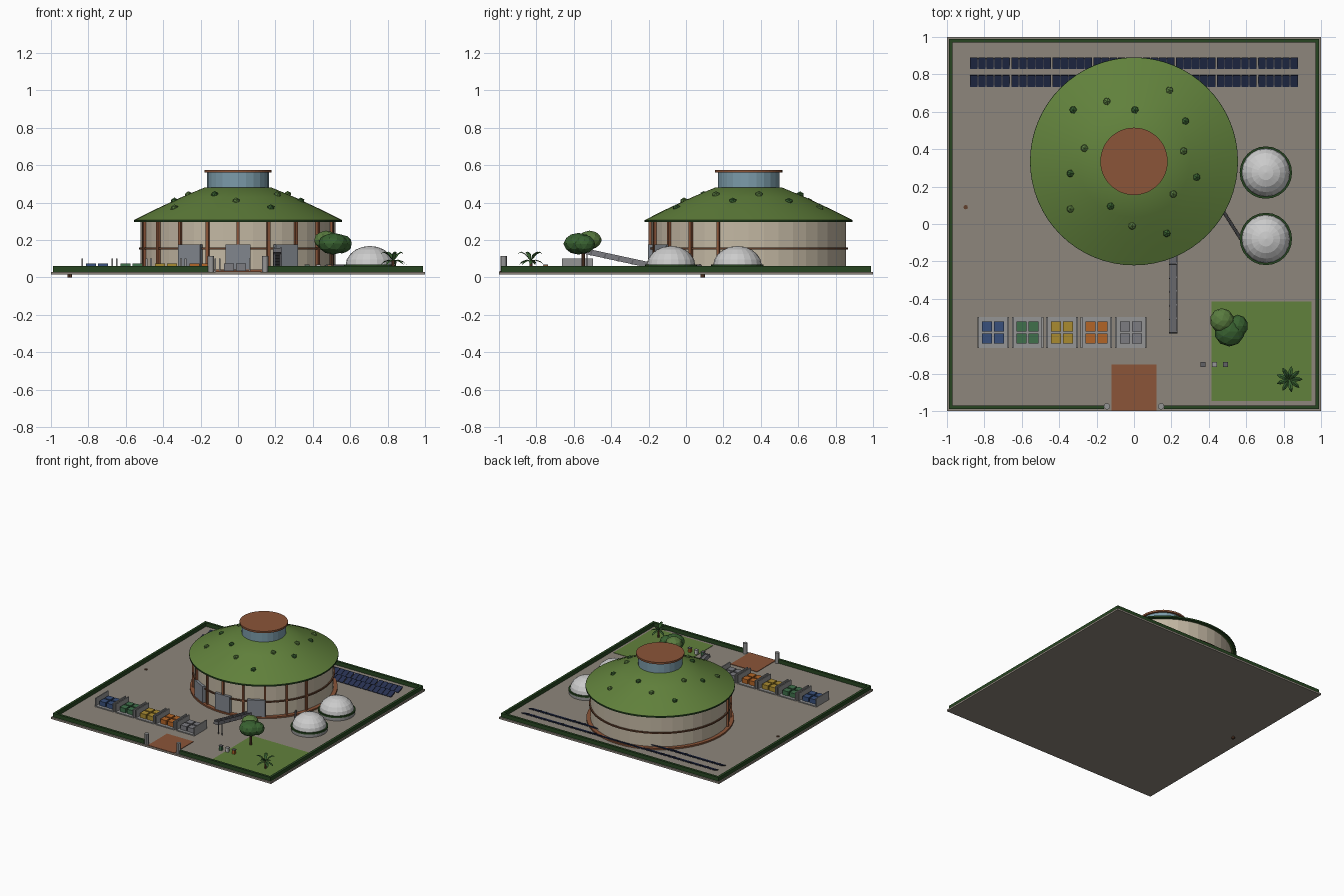
import bpy, bmesh, math
from mathutils import Matrix, Vector

if "Cube" in bpy.data.objects:
    bpy.data.objects.remove(bpy.data.objects["Cube"])

COL = dict(ground=(.27, .24, .2), green=(.12, .22, .045), dark=(.02, .06, .015), leaf=(.04, .12, .03),
           light=(.1, .2, .05), wall=(.55, .48, .37), terra=(.26, .09, .04), wood=(.12, .05, .025),
           glass=(.2, .33, .4), door=(.22, .24, .27), grey=(.3, .3, .3), dome=(.6, .6, .6),
           steel=(.12, .12, .13), solar=(.02, .03, .08), blue=(.04, .08, .2), bgreen=(.05, .16, .07),
           yellow=(.4, .26, .03), orange=(.45, .13, .02), silver=(.2, .2, .22))
BC = Vector((0, .335, 0))  # centre of the round building


def finish(name, bm, col, smooth=False):
    bmesh.ops.recalc_face_normals(bm, faces=bm.faces)
    me = bpy.data.meshes.new(name)
    bm.to_mesh(me)
    bm.free()
    ob = bpy.data.objects.new(name, me)
    bpy.context.collection.objects.link(ob)
    m = bpy.data.materials.get(col)
    if not m:
        m = bpy.data.materials.new(col)
        m.diffuse_color = (*COL[col], 1)
        m.use_nodes = True
        m.node_tree.nodes["Principled BSDF"].inputs["Base Color"].default_value = m.diffuse_color
    me.materials.append(m)
    if smooth:
        bpy.context.view_layer.objects.active = ob
        ob.select_set(True)
        bpy.ops.object.shade_smooth_by_angle(angle=math.radians(30))
        ob.select_set(False)
    return ob


def boxes(name, items, col):
    """items: (centre, size[, rotation matrix])"""
    bm = bmesh.new()
    for it in items:
        rot = it[2] if len(it) > 2 else Matrix()
        bmesh.ops.create_cube(bm, size=1, matrix=Matrix.Translation(it[0]) @ rot @ Matrix.Diagonal((*it[1], 1)))
    return finish(name, bm, col)


def bounds(name, x0, x1, y0, y1, z0, z1, col):
    return boxes(name, [(((x0 + x1) / 2, (y0 + y1) / 2, (z0 + z1) / 2), (x1 - x0, y1 - y0, z1 - z0))], col)


def lathe(name, prof, c, n, col, smooth=False, closed=False):
    """Revolve (radius, z) points around a vertical axis at c."""
    bm = bmesh.new()
    rings = []
    for r, z in prof:
        if r < 1e-5:
            rings.append([bm.verts.new((c[0], c[1], z))] * n)
        else:
            rings.append([bm.verts.new((c[0] + r * math.cos(2 * math.pi * i / n),
                                        c[1] + r * math.sin(2 * math.pi * i / n), z)) for i in range(n)])
    if closed:
        rings.append(rings[0])
    for a, b in zip(rings, rings[1:]):
        for i in range(n):
            j = (i + 1) % n
            bm.faces.new(list(dict.fromkeys((a[i], a[j], b[j], b[i]))))
    return finish(name, bm, col, smooth)


def cyl(name, c, r, z0, z1, n, col, smooth=False):
    return lathe(name, [(0, z0), (r, z0), (r, z1), (0, z1)], c, n, col, smooth)


def rod(name, a, b, r, col):
    a, b = Vector(a), Vector(b)
    bm = bmesh.new()
    m = Matrix.Translation((a + b) / 2) @ (b - a).to_track_quat('Z', 'Y').to_matrix().to_4x4()
    bmesh.ops.create_cone(bm, cap_ends=True, segments=8, radius1=r, radius2=r, depth=(b - a).length, matrix=m)
    return finish(name, bm, col)


def ico(name, items, col, sub=1):
    bm = bmesh.new()
    for c, s in items:
        bmesh.ops.create_icosphere(bm, subdivisions=sub, radius=1,
                                   matrix=Matrix.Translation(c) @ Matrix.Diagonal((*s, 1)))
    return finish(name, bm, col)


# Site: slab, lawn, entrance path, perimeter hedge, gate posts
bounds("ground_slab", -1, 1, -1, 1, .015, .03, "ground")
bounds("lawn", .415, .95, -.945, -.415, .016, .033, "green")
bounds("entrance_path", -.12, .12, -.998, -.75, .016, .034, "terra")
hedge = [((s * .98, 0, .045), (.02, 1.98, .032)) for s in (-1, 1)]
hedge += [((0, .98, .045), (1.94, .02, .032))]
hedge += [((s * .565, -.98, .045), (.81, .02, .032)) for s in (-1, 1)]
boxes("perimeter_hedge", hedge, "dark")
for s in (-1, 1):
    cyl("gate_post", (s * .145, -.975), .017, .02, .115, 12, "grey", True)
cyl("marker_post", (-.9, .09), .012, 0, .035, 8, "wood")

# Round building: wall, base ring, mid ring, posts and doors
cyl("drum_wall", BC, .52, .02, .305, 40, "wall")
lathe("base_ring", [(.51, .016), (.55, .016), (.55, .042), (.51, .042)], BC, 48, "terra", closed=True)
lathe("mid_ring", [(.515, .15), (.53, .15), (.53, .161), (.515, .161)], BC, 48, "wood", closed=True)


def on_wall(deg, r, z):
    a = math.radians(deg)
    return BC + Vector((r * math.sin(a), -r * math.cos(a), z)), Matrix.Rotation(a, 4, 'Z')


posts, doors = [], []
for k in range(-4, 5):
    p, m = on_wall(18 * k, .525, .16)
    posts.append((p, (.016, .02, .27), m))
for d in (-29, 0, 29):
    p, m = on_wall(d, .527, .1)
    doors.append((p, (.135, .025, .15), m))
boxes("wall_posts", posts, "terra")
boxes("doors", doors, "door")

# Green roof with shrubs, glazed lantern and cap
lathe("green_roof", [(0, .3), (.55, .3), (.553, .308), (.45, .36), (.3, .43), (.18, .48), (0, .482)],
      BC, 64, "green", True)
lathe("roof_edge", [(.53, .296), (.556, .296), (.556, .308), (.53, .308)], BC, 64, "dark", closed=True)
cyl("lantern_glass", BC, .165, .475, .565, 24, "glass")
cyl("lantern_cap", BC, .18, .56, .575, 48, "terra")
shrubs = []
for x, y in ((-.325, .61), (-.145, .655), (.005, .61), (.19, .715), (.275, .55), (.265, .39), (.335, .25),
             (.21, .16), (.175, -.05), (-.01, -.01), (-.125, .095), (-.34, .08), (-.34, .27), (-.265, .405)):
    r = math.hypot(x, y - BC.y)
    shrubs.append(((x, y, .308 + (.55 - r) * .465 + .006), (.022, .022, .018)))
ico("roof_shrubs_dark", shrubs[::2], "leaf")
ico("roof_shrubs_light", shrubs[1::2], "light")

# Two digester domes with a feed pipe
for y in (.275, -.08):
    cyl("dome_base", (.705, y), .136, .02, .065, 24, "grey")
    lathe("dome_rim", [(.125, .055), (.14, .055), (.14, .068), (.125, .068)], (.705, y), 24, "dark", closed=True)
    pr = [(.13 * math.cos(t * math.pi / 10), .063 + .105 * math.sin(t * math.pi / 10)) for t in range(6)]
    lathe("dome_shell", pr, (.705, y), 20, "dome")
rod("feed_pipe", (.47, .08, .06), (.59, -.11, .06), .008, "steel")

# Inclined conveyor with belt, rails, rollers and legs
a, b = Vector((.21, -.58, .145)), Vector((.21, -.14, .05))
mid, L = (a + b) / 2, (b - a).length
R = Matrix.Rotation(math.atan2(b.z - a.z, b.y - a.y), 4, 'X')
boxes("conveyor_belt", [(mid, (.034, L, .016), R)], "steel")
boxes("conveyor_rails", [(mid + Vector((s * .019, 0, .004)), (.005, L, .03), R) for s in (-1, 1)], "silver")
boxes("conveyor_rollers", [(a.lerp(b, t / 6), (.044, .008, .024), R) for t in range(7)], "steel")
boxes("conveyor_legs", [((.21 + s * .016, -.53, .08), (.006, .006, .1)) for s in (-1, 1)], "silver")

# Sorting bays: floor pad, side walls and four bales each
for i, col in enumerate(("blue", "bgreen", "yellow", "orange", "silver")):
    x = -.753 + i * .184
    boxes("bay_%d" % (i + 1), [((x, -.58, .033), (.165, .165, .01)),
                               ((x - .08, -.58, .065), (.009, .165, .07)),
                               ((x + .08, -.58, .065), (.009, .165, .07))], "grey")
    boxes("bales_%d" % (i + 1), [((x + sx * .032, -.58 + sy * .032, .053), (.053, .053, .042))
                                 for sx in (-1, 1) for sy in (-1, 1)], col)

# Two rows of tilted solar panels
tilt = Matrix.Rotation(math.radians(22), 4, 'X')
panels, frames = [], []
for y in (.765, .86):
    for g in range(8):
        gx = -.77 + g * .22
        frames.append(((gx, y, .041), (.212, .05, .004), tilt))
        for k in range(-2, 3):
            panels.append(((gx + k * .043, y, .045), (.039, .066, .005), tilt))
boxes("solar_panels", panels, "solar")
boxes("solar_frames", frames, "steel")

# Broadleaf tree
cyl("tree_trunk", (.5, -.55), .01, .02, .15, 8, "wood")
ico("tree_crown", [((.51, -.575, .18), (.082, .08, .058)), ((.555, -.545, .178), (.055, .06, .05))], "leaf", 2)
ico("tree_crown_top", [((.47, -.515, .2), (.065, .065, .05))], "light", 2)

# Palm: short trunk and folded fronds
cyl("palm_trunk", (.83, -.83), .008, .02, .09, 8, "wood")
bm = bmesh.new()
for k in range(9):
    M = Matrix.Translation((.83, -.83, .088)) @ Matrix.Rotation(k * 2 * math.pi / 9, 4, 'Z')
    up = .05 if k % 2 else .015
    rows = []
    for t, w in ((0, .003), (.4, .012), (.75, .01), (1, .002)):
        x, z = t * .07, up * math.sin(t * 2.2) - (.03 * t * t if not k % 2 else 0)
        rows.append([bm.verts.new(M @ Vector(v)) for v in ((x, -w, z - w * .4), (x, 0, z), (x, w, z - w * .4))])
    for p, q in zip(rows, rows[1:]):
        for j in (0, 1):
            bm.faces.new((p[j], p[j + 1], q[j + 1], q[j]))
finish("palm_fronds", bm, "leaf")

# Small litter bins
for x, col in ((.37, "bgreen"), (.43, "dome"), (.49, "orange")):
    boxes("litter_bin", [((x, -.75, .045), (.022, .022, .04))], col)
    boxes("bin_lid", [((x, -.75, .066), (.027, .027, .005))], "steel" if col != "dome" else "grey")
